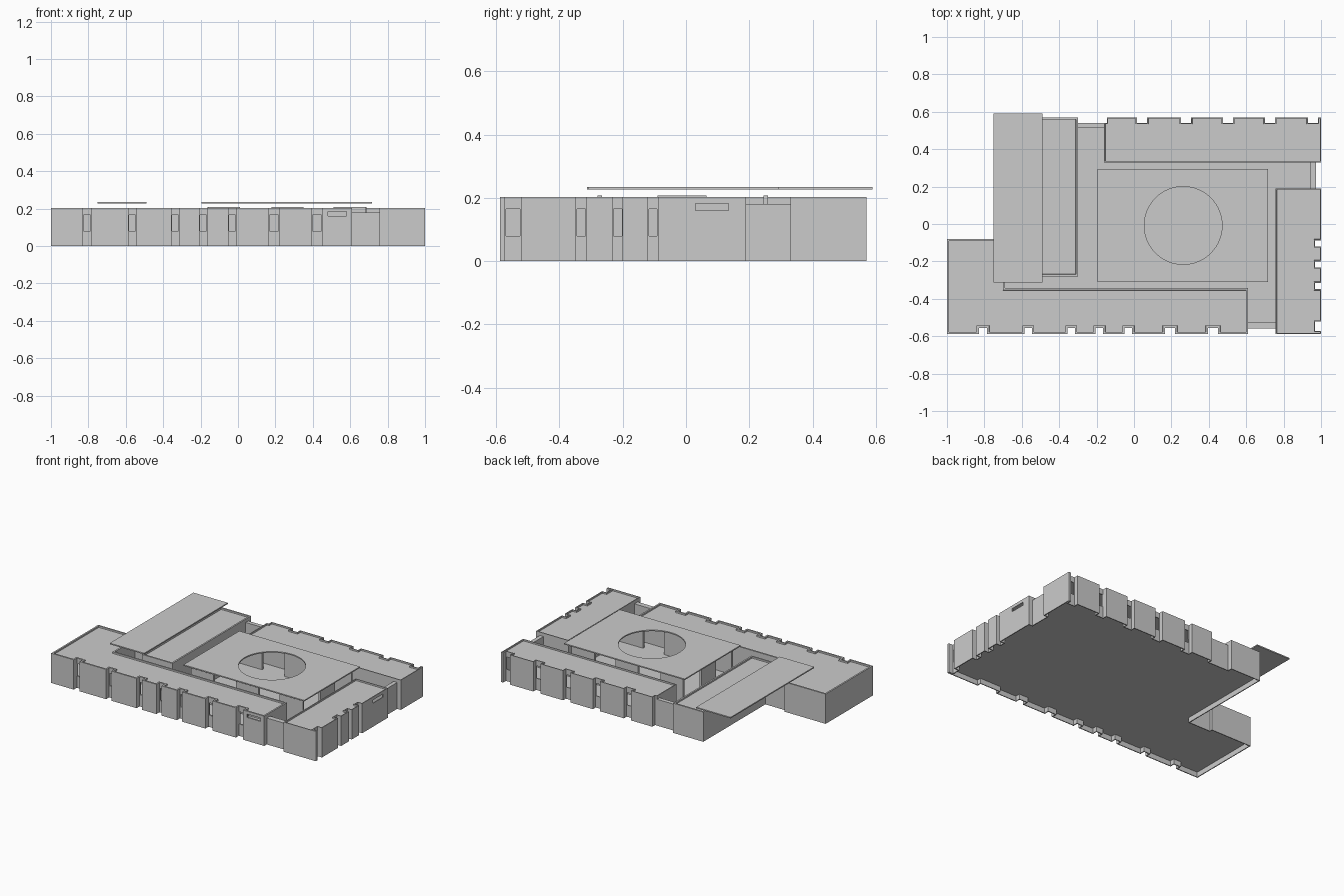
import bpy, bmesh
from mathutils import Vector

if "Cube" in bpy.data.objects:
    bpy.data.objects.remove(bpy.data.objects["Cube"])


def finish(name, bm):
    bmesh.ops.recalc_face_normals(bm, faces=bm.faces[:])
    me = bpy.data.meshes.new(name)
    bm.to_mesh(me)
    bm.free()
    ob = bpy.data.objects.new(name, me)
    bpy.context.scene.collection.objects.link(ob)
    return ob


def add_box(bm, x0, x1, y0, y1, z0, z1):
    for v in bmesh.ops.create_cube(bm, size=1)["verts"]:
        v.co = Vector(((x0 + x1) / 2 + v.co.x * (x1 - x0),
                       (y0 + y1) / 2 + v.co.y * (y1 - y0),
                       (z0 + z1) / 2 + v.co.z * (z1 - z0)))


def boxes(name, items):
    bm = bmesh.new()
    for b in items:
        add_box(bm, *b)
    return finish(name, bm)


def sink(bm, face, wall, depth):
    """Leave a rim of the given width and push the rest of the face inwards."""
    bmesh.ops.inset_region(bm, faces=[face], thickness=wall, use_even_offset=True)
    bmesh.ops.inset_region(bm, faces=[face], thickness=0.0005, depth=-depth, use_even_offset=True)


def shell(name, pts, z0, z1, wall, top_sink=0, bottom_sink=0):
    bm = bmesh.new()
    f = bm.faces.new([bm.verts.new((x, y, z0)) for x, y in pts])
    r = bmesh.ops.extrude_face_region(bm, geom=[f], use_keep_orig=True)
    vs = [g for g in r["geom"] if isinstance(g, bmesh.types.BMVert)]
    bmesh.ops.translate(bm, verts=vs, vec=(0, 0, z1 - z0))
    bmesh.ops.recalc_face_normals(bm, faces=bm.faces[:])
    top = max(bm.faces, key=lambda q: q.calc_center_median().z)
    low = min(bm.faces, key=lambda q: q.calc_center_median().z)
    if top_sink:
        sink(bm, top, wall, top_sink)
    if bottom_sink:
        sink(bm, low, wall, bottom_sink)
    return finish(name, bm)


def notch_pts(spans, outer, inner, along_x=True):
    pts = []
    for s, e in spans:
        for t, d in ((s, outer), (s, inner), (e, inner), (e, outer)):
            pts.append((t, d) if along_x else (d, t))
    return pts


def cut(ob, c):
    c.hide_render = True
    c.hide_viewport = True
    m = ob.modifiers.new("openings", "BOOLEAN")
    m.object = c
    m.solver = "EXACT"


H, FLOOR, UNDER = 0.203, 0.042, 0.034
SILL, HEAD = 0.08, 0.165

front = [(-0.83, -0.785), (-0.585, -0.545), (-0.355, -0.315), (-0.205, -0.165),
         (-0.05, -0.01), (0.165, 0.22), (0.395, 0.45)]
right = [(-0.572, -0.522), (-0.348, -0.315), (-0.232, -0.2), (-0.12, -0.088)]
back = [(0.93, 0.983), (0.7, 0.755), (0.475, 0.53), (0.25, 0.305), (0.015, 0.07)]

# facades: outer lines stepping in at each window notch
front_line = [(-1, -0.588)] + notch_pts(front, -0.588, -0.555) + [(0.61, -0.588)]
right_line = [(0.757, -0.588), (1, -0.588)] + notch_pts(right, 1, 0.968, False) + [(1, 0.19)]
back_line = ([(1, 0.33), (1, 0.57)] + notch_pts([(e, s) for s, e in back], 0.57, 0.54)
             + [(-0.145, 0.57), (-0.145, 0.54), (-0.16, 0.54)])

# base with a raised floor, open from below
shell("base_floor", front_line + [(0.61, -0.56), (0.757, -0.56)] + right_line
      + [(0.972, 0.19), (0.972, 0.33)] + back_line
      + [(-0.3, 0.54), (-0.3, 0.57), (-0.53, 0.57), (-0.53, -0.1), (-0.69, -0.1),
         (-0.69, -0.08), (-1, -0.08)], 0, FLOOR, 0.006, bottom_sink=UNDER)


# hollow wings with a parapet round the roof
def wing(name, pts, wall):
    return shell(name, pts, FLOOR, H, wall, 0.01, H - FLOOR - 0.018)


fw = wing("front_wing", front_line + [(0.61, -0.343), (-0.69, -0.343), (-0.69, -0.08), (-1, -0.08)], 0.011)
cut(fw, boxes("front_cutter", [(s + .003, e - .003, -0.57, -0.53, SILL, HEAD) for s, e in front]
              + [(0.48, 0.58, -0.6, -0.56, 0.16, 0.183)]))

rw = wing("right_wing", right_line + [(0.757, 0.19)], 0.006)
cut(rw, boxes("right_cutter", [(0.94, 0.98, s + .003, e - .003, SILL, HEAD) for s, e in right]
              + [(0.97, 1.02, 0.03, 0.135, 0.16, 0.182)]))

bw = wing("back_wing", [(-0.16, 0.33)] + back_line, 0.006)
cut(bw, boxes("back_cutter", [(s + .003, e - .003, 0.52, 0.56, SILL, HEAD) for s, e in back]))

wing("left_wing", [(-0.53, -0.28), (-0.3, -0.28), (-0.3, 0.57), (-0.53, 0.57)], 0.011)

# low walls closing the gaps between wings
boxes("gap_walls", [
    (0.61, 0.757, -0.56, -0.525, FLOOR, 0.18),
    (0.945, 0.972, 0.19, 0.33, FLOOR, 0.18),
    (-0.3, -0.16, 0.512, 0.54, FLOOR, 0.18),
    (-0.69, -0.53, -0.125, -0.1, FLOOR, 0.18)])

# free-standing hall panels below the courtyard roof
panels = []
for x0, x1 in ((-0.16, 0.01), (0.18, 0.35), (0.51, 0.685)):
    for y in (-0.272, 0.252):
        panels.append((x0, x1, y - 0.007, y + 0.007, FLOOR, 0.208))
for x in (-0.155, 0.68):
    panels.append((x - 0.007, x + 0.007, -0.09, 0.065, FLOOR, 0.208))
boxes("hall_panels", panels)

# raised flat roof over the left side
boxes("left_roof_slab", [(-0.75, -0.49, -0.313, 0.59, 0.226, 0.234)])

# raised courtyard roof with a round opening
roof = boxes("courtyard_roof_slab", [(-0.195, 0.717, -0.31, 0.293, 0.226, 0.234)])
bm = bmesh.new()
bmesh.ops.create_cone(bm, cap_ends=True, segments=64, radius1=0.208, radius2=0.208, depth=0.1)
bmesh.ops.translate(bm, verts=bm.verts[:], vec=(0.263, -0.008, 0.23))
cut(roof, finish("roof_hole_cutter", bm))
